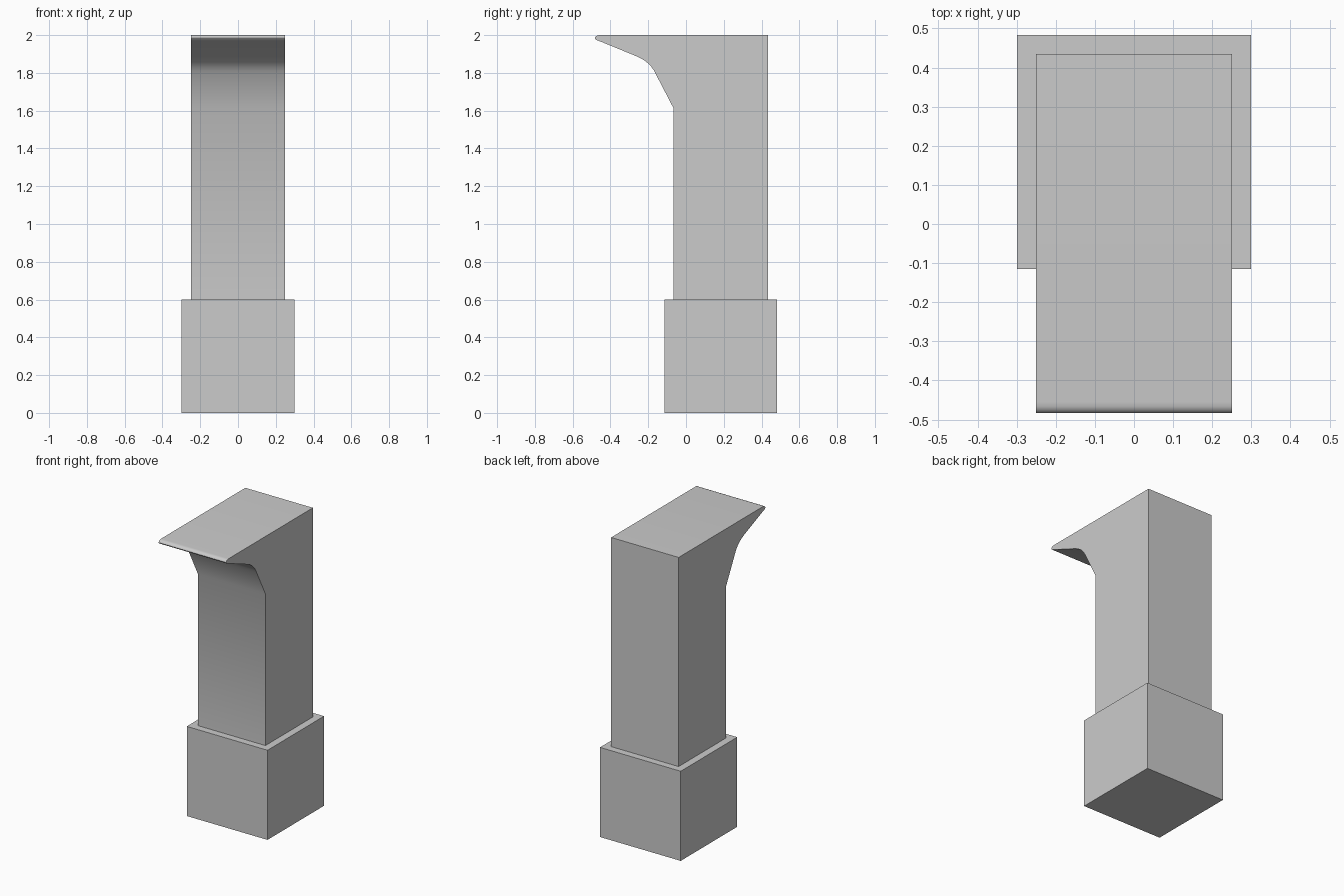
import bpy, bmesh
from mathutils import Vector

if "Cube" in bpy.data.objects:
    bpy.data.objects.remove(bpy.data.objects["Cube"])


def make_prism(name, profile, half_width):
    """Extrude a (y, z) outline along x, centred on x = 0."""
    bm = bmesh.new()
    face = bm.faces.new([bm.verts.new((-half_width, y, z)) for y, z in profile])
    ext = bmesh.ops.extrude_face_region(bm, geom=[face])
    verts = [v for v in ext["geom"] if isinstance(v, bmesh.types.BMVert)]
    bmesh.ops.translate(bm, verts=verts, vec=(2 * half_width, 0, 0))
    bmesh.ops.recalc_face_normals(bm, faces=bm.faces)
    mesh = bpy.data.meshes.new(name)
    bm.to_mesh(mesh)
    bm.free()
    obj = bpy.data.objects.new(name, mesh)
    bpy.context.collection.objects.link(obj)
    return obj


def bend(a, c, b, steps=6):
    """Rounded corner from a to b pulled towards c."""
    a, b, c = Vector(a), Vector(b), Vector(c)
    return [tuple(a * (1 - t) ** 2 + c * 2 * t * (1 - t) + b * t * t)
            for t in (i / steps for i in range(steps + 1))]


# Square plinth block
make_prism("plinth", [(-0.115, 0), (0.483, 0), (0.483, 0.6), (-0.115, 0.6)], 0.299)

# Post whose top flares forward into a rounded lip
profile = [(0.435, 2.0), (0.435, 0.6), (-0.067, 0.6), (-0.067, 1.615)]
profile += bend((-0.158, 1.79), (-0.186, 1.855), (-0.255, 1.885))   # curved underside
profile += bend((-0.445, 1.963), (-0.483, 1.975), (-0.483, 1.984), 4)  # lip underside
profile += bend((-0.481, 1.989), (-0.475, 2.0), (-0.455, 2.0), 3)   # lip top
post = make_prism("post", profile, 0.25)

# Smooth only the curved parts
bpy.context.view_layer.objects.active = post
post.select_set(True)
bpy.ops.object.shade_smooth_by_angle(angle=0.52)
